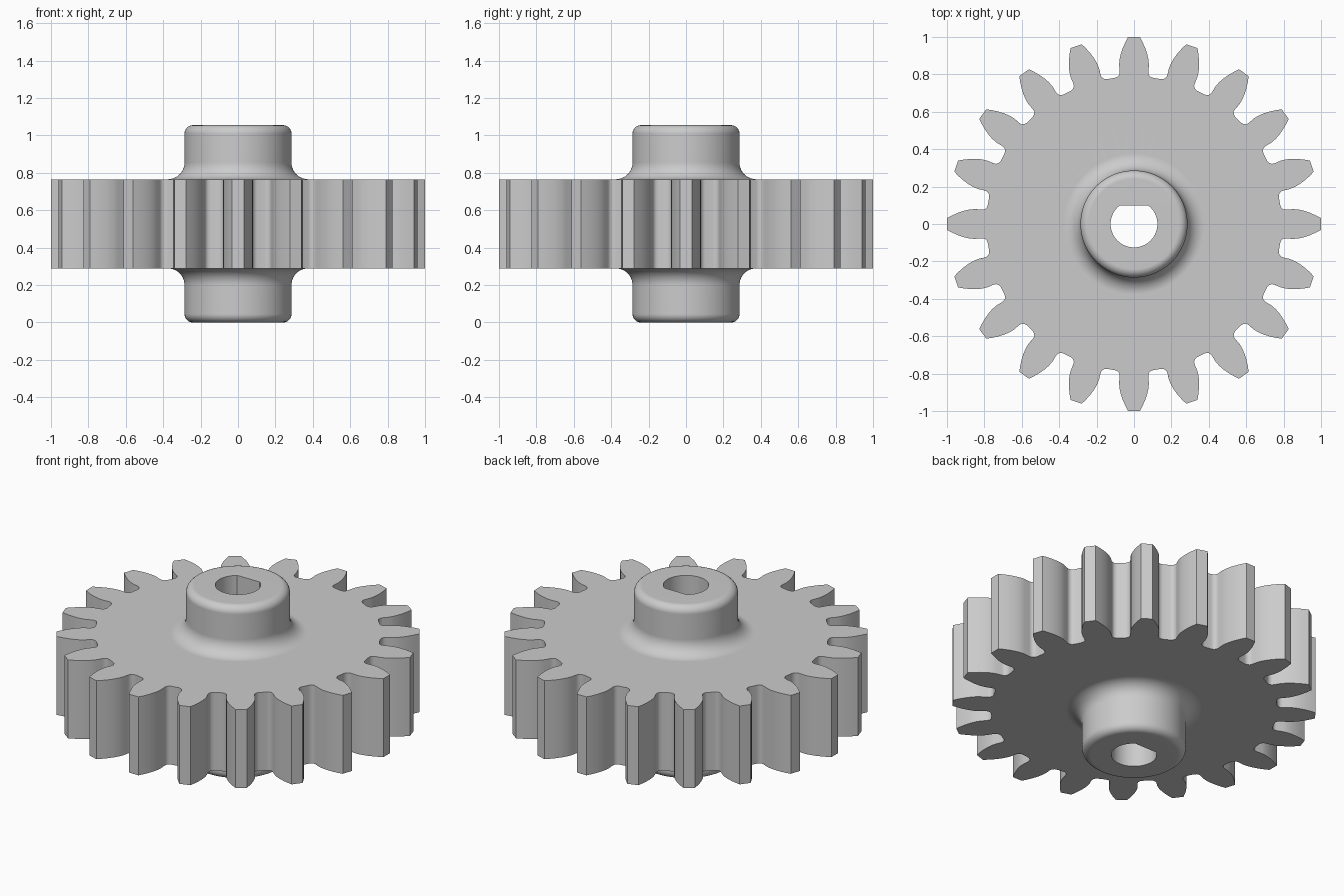
import bpy, bmesh
from math import pi, sin, cos, tan, acos, radians, sqrt

if "Cube" in bpy.data.objects:
    bpy.data.objects.remove(bpy.data.objects["Cube"])

# Gear dimensions
TEETH, TIP, ROOT, FILLET = 20, 1.0, 0.788, 0.03
MODULE = 2 * TIP / (TEETH + 2)
PITCH = MODULE * TEETH / 2
BASE = PITCH * cos(radians(20))
STEP = 2 * pi / TEETH
HALF_DISC, HALF_HUB = 0.238, 0.5275
HUB, HUB_FILLET, HUB_ROUND = 0.286, 0.09, 0.045
BORE, BORE_FLAT = 0.125, 0.1
PER_TOOTH = 20


def inv(a):
    return tan(a) - a


def tooth_flank():
    """Polar points (radius, angle from tooth centre) from root to tip."""
    base_angle = STEP / 4 + inv(radians(20))
    pts = []
    rc = ROOT + FILLET
    for i in range(4):
        a = pi / 2 * (1 - i / 3)
        r = rc - FILLET * sin(a)
        pts.append((r, base_angle + FILLET / rc - FILLET * cos(a) / r))
    for i in range(6):
        r = BASE + (TIP - BASE) * i / 5
        pts.append((r, base_angle - inv(acos(BASE / r))))
    return pts


flank = tooth_flank()
tooth = [(r, -a) for r, a in flank] + [(r, a) for r, a in reversed(flank)]
outline = [(r * cos(a + t * STEP), r * sin(a + t * STEP))
           for t in range(TEETH) for r, a in tooth]
COUNT = len(outline)
angles = [(k - PER_TOOTH / 2) * 2 * pi / COUNT for k in range(COUNT)]


def circle(r):
    return [(r * cos(a), r * sin(a)) for a in angles]


# Upper half as stacked loops: D-shaped bore, rounded rim, hub, fillet, teeth
bore = [(x, min(y, BORE_FLAT)) for x, y in circle(BORE)]
loops = [(bore, HALF_HUB)]
for i in range(7):
    a = pi / 2 * i / 6
    loops.append((circle(HUB - HUB_ROUND * (1 - sin(a))),
                  HALF_HUB - HUB_ROUND * (1 - cos(a))))
for i in range(11):
    a = pi / 2 * i / 10
    loops.append((circle(HUB + HUB_FILLET * (1 - cos(a))),
                  HALF_DISC + HUB_FILLET * (1 - sin(a))))
loops.append((outline, HALF_DISC))

# Mirror the stack downwards and join neighbouring loops
loops += [(pts, -z) for pts, z in reversed(loops)]
bm = bmesh.new()
rings = [[bm.verts.new((x, y, z + HALF_HUB)) for x, y in pts] for pts, z in loops]
for j, upper in enumerate(rings):
    lower = rings[(j + 1) % len(rings)]
    for k in range(COUNT):
        n = (k + 1) % COUNT
        bm.faces.new((upper[k], lower[k], lower[n], upper[n]))
bmesh.ops.recalc_face_normals(bm, faces=bm.faces)
mesh = bpy.data.meshes.new("spur_gear")
bm.to_mesh(mesh)
bm.free()

gear = bpy.data.objects.new("spur_gear", mesh)
bpy.context.collection.objects.link(gear)

# Plain grey material
grey = bpy.data.materials.new("light_grey")
grey.use_nodes = True
colour = (0.6, 0.6, 0.6, 1)
grey.diffuse_color = colour
grey.node_tree.nodes["Principled BSDF"].inputs["Base Color"].default_value = colour
mesh.materials.append(grey)

# Smooth curved walls, crisp edges, flat disc faces
for o in bpy.context.selected_objects:
    o.select_set(False)
gear.select_set(True)
bpy.context.view_layer.objects.active = gear
bpy.ops.object.shade_smooth_by_angle(angle=radians(32))
weighted = gear.modifiers.new("even_shading", 'WEIGHTED_NORMAL')
weighted.keep_sharp = True
